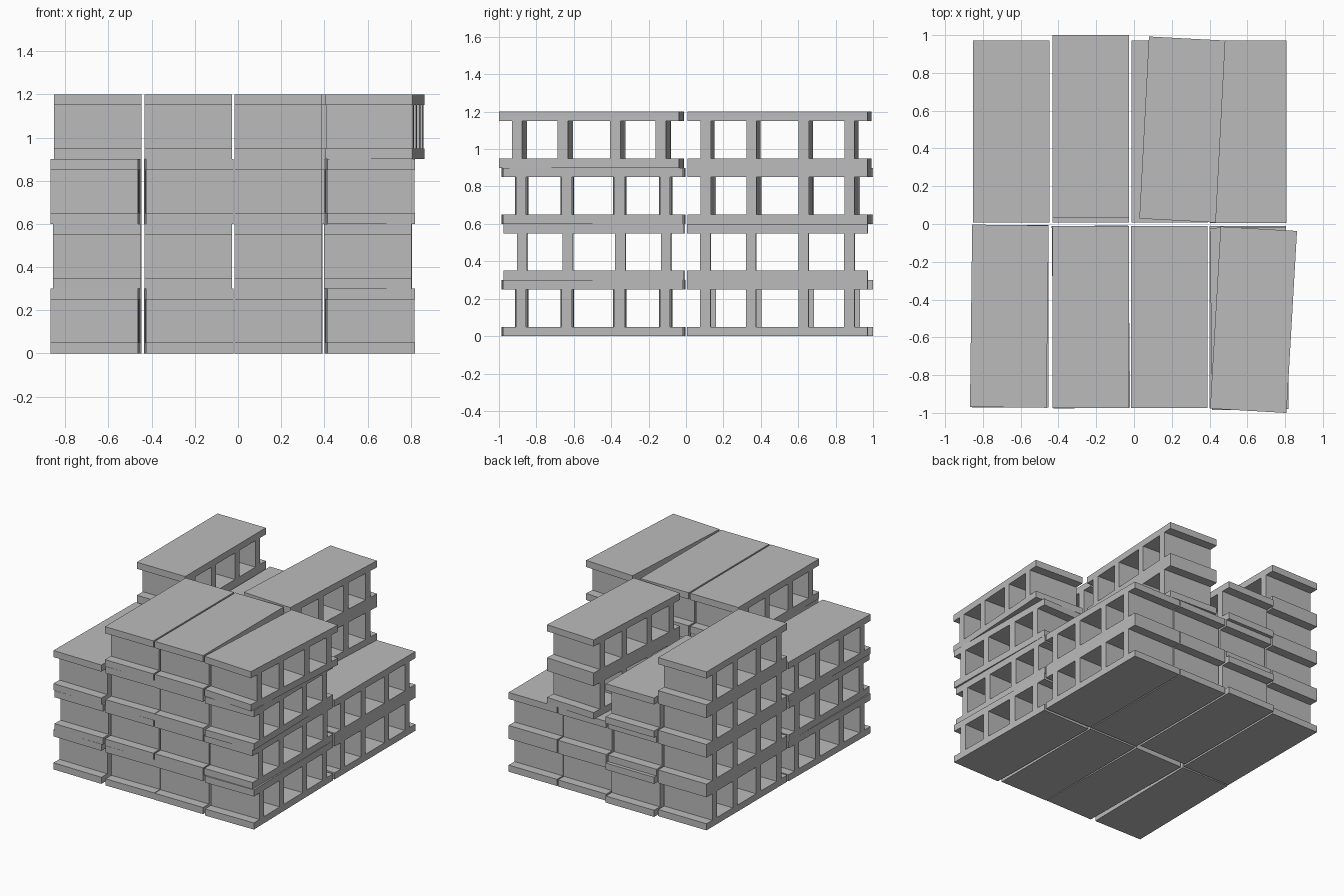
import bpy, bmesh
from math import radians
from mathutils import Matrix, Vector

if "Cube" in bpy.data.objects:
    bpy.data.objects.remove(bpy.data.objects["Cube"])

WIDTH, LENGTH, HEIGHT, SLAB, WEB = 0.405, 0.965, 0.3, 0.05, 0.055

# Concrete colour
grey = bpy.data.materials.new("concrete_grey")
grey.use_nodes = True
colour = (0.5, 0.5, 0.5, 1)
grey.diffuse_color = colour
grey.node_tree.nodes["Principled BSDF"].inputs["Base Color"].default_value = colour


def add_box(bm, centre, size):
    bmesh.ops.create_cube(bm, size=1, matrix=Matrix.Translation(Vector(centre)) @ Matrix.Diagonal((*size, 1)))


# One hollow block: two slabs joined by four upright webs
def make_block_mesh():
    bm = bmesh.new()
    for z in (SLAB / 2, HEIGHT - SLAB / 2):
        add_box(bm, (0, 0, z), (WIDTH, LENGTH, SLAB))
    for y in (-0.385, -0.14, 0.14, 0.385):
        add_box(bm, (0, y, HEIGHT / 2), (WIDTH, WEB, HEIGHT - 2 * SLAB))
    mesh = bpy.data.meshes.new("hollow_block")
    bm.to_mesh(mesh)
    bm.free()
    mesh.materials.append(grey)
    return mesh


block_mesh = make_block_mesh()


# A column of blocks, each layer given as (x, y, turn in degrees)
def stack(name, layers):
    for level, (x, y, turn) in enumerate(layers):
        block = bpy.data.objects.new(f"{name}_block_{level + 1}", block_mesh)
        block.location = (x, y, level * HEIGHT)
        block.rotation_euler.z = radians(turn)
        bpy.context.collection.objects.link(block)


# Front row, from the right side to the left side
odd, even = (-0.66, -0.488, -0.7), (-0.655, -0.488, 0)
stack("front_right", [odd, even, odd])

odd, even = (-0.228, -0.492, 0.6), (-0.23, -0.492, 0)
stack("front_inner_right", [odd, even, odd, even])

stack("front_inner_left", [(0.187, -0.492, 0)] * 4)

odd, even = (0.61, -0.5, 0.8), (0.602, -0.492, 0)
stack("front_left", [odd, even, odd, (0.633, -0.507, -3.3)])

# Back row, from the right side to the left side
stack("back_right", [(-0.65, 0.49, 0)] * 4)

odd, even = (-0.23, 0.517, 0), (-0.23, 0.49, 0)
stack("back_inner_right", [odd, even, odd])

straight, twisted = (0.19, 0.49, 0), (0.256, 0.5, -3.0)
stack("back_inner_left", [straight, straight, twisted, twisted])

stack("back_left", [(0.604, 0.488, 0)] * 2)
